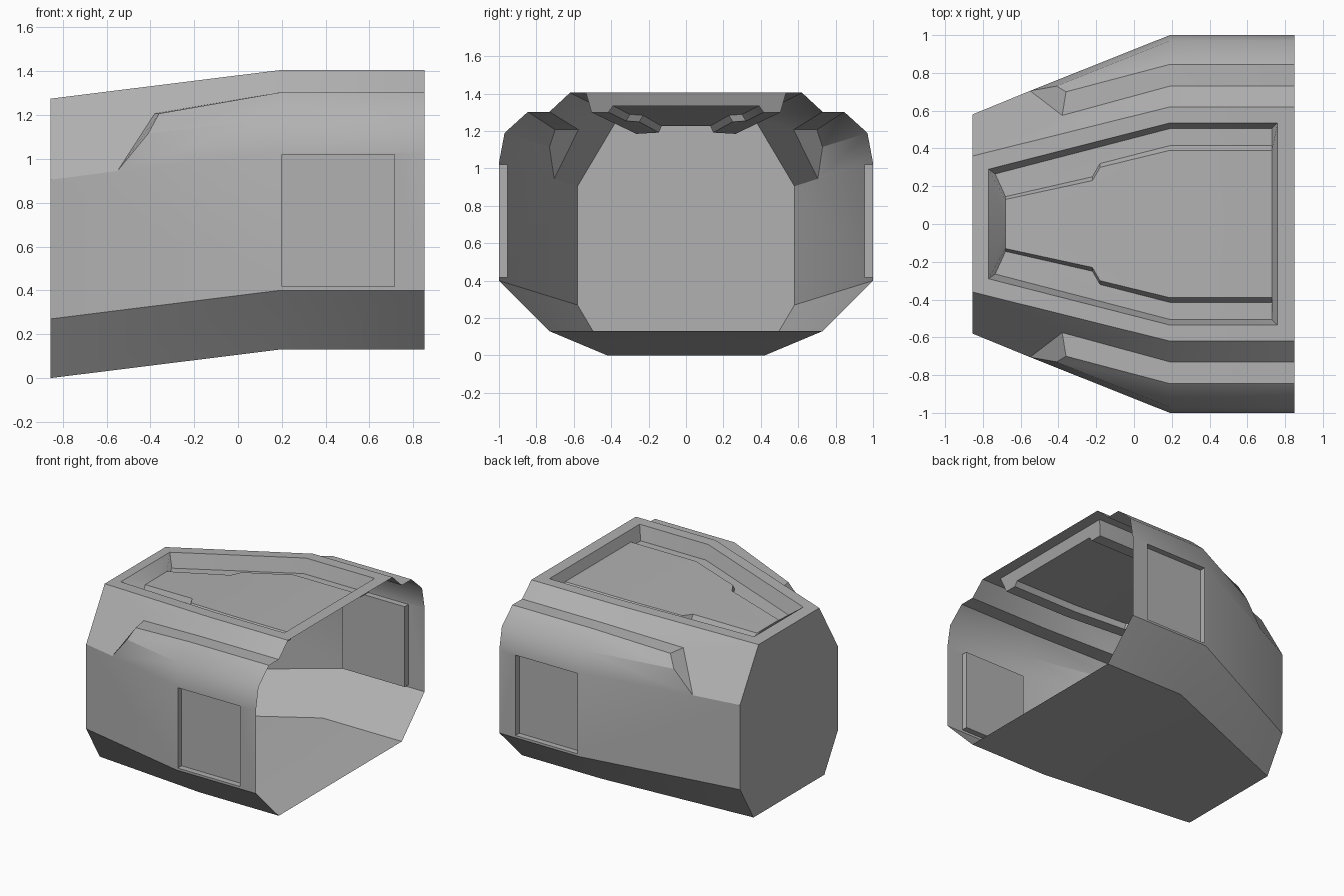
import bpy, bmesh, math
from mathutils import Vector

if "Cube" in bpy.data.objects:
    bpy.data.objects.remove(bpy.data.objects["Cube"])

BACK, BEND, OPEN = -0.855, 0.19, 0.85
CENTRE = Vector((0, 0, 0.7))

# Dark grey finish shared by all parts
grey = bpy.data.materials.new("dark_grey")
grey.diffuse_color = (0.44, 0.44, 0.44, 1)
grey.use_nodes = True
grey.node_tree.nodes["Principled BSDF"].inputs["Base Color"].default_value = grey.diffuse_color


def roof(x, depth=0.0):
    """Roof height at x, lowered by depth."""
    return 1.405 - depth + min(0, x - BEND) * 0.13 / (BEND - BACK)


def make_part(name, faces):
    """Build the +y half from polygons, point it outward and mirror it."""
    bm = bmesh.new()
    for f in faces:
        bm.faces.new([bm.verts.new(p) for p in f])
    bmesh.ops.remove_doubles(bm, verts=bm.verts, dist=0.0005)
    bmesh.ops.recalc_face_normals(bm, faces=bm.faces)
    bm.normal_update()
    if sum(f.calc_area() * f.normal.dot(f.calc_center_median() - CENTRE) for f in bm.faces) < 0:
        bmesh.ops.reverse_faces(bm, faces=bm.faces)
    mesh = bpy.data.meshes.new(name)
    bm.to_mesh(mesh)
    bm.free()
    mesh.materials.append(grey)
    ob = bpy.data.objects.new(name, mesh)
    bpy.context.collection.objects.link(ob)
    mod = ob.modifiers.new("mirror", 'MIRROR')
    mod.use_axis = (False, True, False)
    bpy.ops.object.select_all(action='DESELECT')
    ob.select_set(True)
    bpy.context.view_layer.objects.active = ob
    bpy.ops.object.shade_smooth_by_angle(angle=math.radians(30))
    return ob


def set_sharp(ob, a, b, sharp):
    """Force the edge between points a and b sharp or smooth."""
    middle = (Vector(a) + Vector(b)) / 2
    verts = ob.data.vertices
    for e in ob.data.edges:
        p, q = (verts[i].co for i in e.vertices)
        if ((p + q) / 2 - middle).length < 0.001:
            e.use_edge_sharp = sharp


def strip(a, b):
    """Quads between two equally long paths."""
    return [[a[i], a[i + 1], b[i + 1], b[i]] for i in range(len(a) - 1)]


def at(x, section):
    return [(x, y, z) for y, z in section]


def on_roof(path, depth=0.0):
    return [(x, y, roof(x, depth)) for x, y in path]


# Hull cross-sections, floor centre to roof edge
end = at(BACK, [(0, 0), (0.42, 0), (0.58, 0.27), (0.58, 0.905), (0.36, 1.275), (0, 1.275)])
wide = [(0, 0.13), (0.73, 0.13), (1, 0.4), (1, 1.03), (0.97, 1.19),
        (0.845, 1.303), (0.73, 1.303), (0.62, 1.405)]
mid, mouth = at(BEND, wide), at(OPEN, wide)

# Pointed end of the shoulder ridge
tip, low = (-0.55, 0.705, 0.945), (-0.41, 0.73, 1.115)
outer, inner = (-0.36, 0.70, 1.207), (-0.38, 0.575, 1.207)

# Doorway loop in the flat side
door = [(0.2, 1, 0.417), (0.715, 1, 0.417), (0.715, 1, 1.02), (0.2, 1, 1.02), (0.2, 1, 0.417)]
side = [mid[2], mouth[2], mouth[3], mid[3], mid[2]]

# Roof border and recess rim
border = on_roof([(BACK, 0), (BACK, 0.36), (BEND, 0.62), (OPEN, 0.62), (OPEN, 0)])
rim = on_roof([(-0.77, 0), (-0.77, 0.29), (BEND, 0.535), (0.76, 0.535), (0.76, 0)])

hull = [end]
hull += strip(end[:3], mid[:3])                              # floor and chine
hull += strip(mid[:3], mouth[:3]) + strip(mid[3:], mouth[3:])  # straight section
hull += [[end[2], mid[2], mid[3], tip, end[3]],              # tapered side
         [end[3], tip, inner, mid[6], mid[7], end[4]]]       # tapered shoulder
hull += strip([tip, low, outer, inner], mid[3:7])            # ridge
hull += [[tip, low, outer, inner]]
hull += strip(side, door)                                    # wall around the doorway
hull += strip(border, rim)                                   # roof border
hull_ob = make_part("hull", hull)

# Ridge crease: crisp along the taper, soft along the straight section
set_sharp(hull_ob, low, mid[4], True)
set_sharp(hull_ob, mid[4], mouth[4], False)

# Sunken door panels
panel = [(x, 0.955, z) for x, y, z in door]
make_part("side_door", strip(door, panel) + [panel[:4]])

# Roof recess: sloped walls, gutter and raised centre panel
gut_out = on_roof([(-0.735, 0.265), (BEND, 0.505), (0.73, 0.505)], 0.105)
gut_in = on_roof([(-0.68, 0.145), (-0.22, 0.25), (-0.18, 0.32), (BEND, 0.415), (0.73, 0.415)], 0.105)
plate = on_roof([(-0.68, 0.13), (-0.22, 0.23), (-0.18, 0.30), (BEND, 0.39), (0.73, 0.39)], 0.07)
ridge = on_roof([(-0.68, 0), (BEND, 0), (0.73, 0)], 0.07)

recess = strip(rim[1:4], gut_out)
recess += [[rim[0], rim[1], gut_out[0], gut_in[0], plate[0], ridge[0]],
           [rim[3], rim[4], ridge[2], plate[4], gut_in[4], gut_out[2]]]
recess += [[gut_out[0], *gut_in[:4], gut_out[1]],
           [gut_out[1], gut_in[3], gut_in[4], gut_out[2]]]
recess += strip(gut_in, plate)
recess += [[*plate[:4], ridge[1], ridge[0]], [plate[3], plate[4], ridge[2], ridge[1]]]
make_part("roof_recess", recess)
